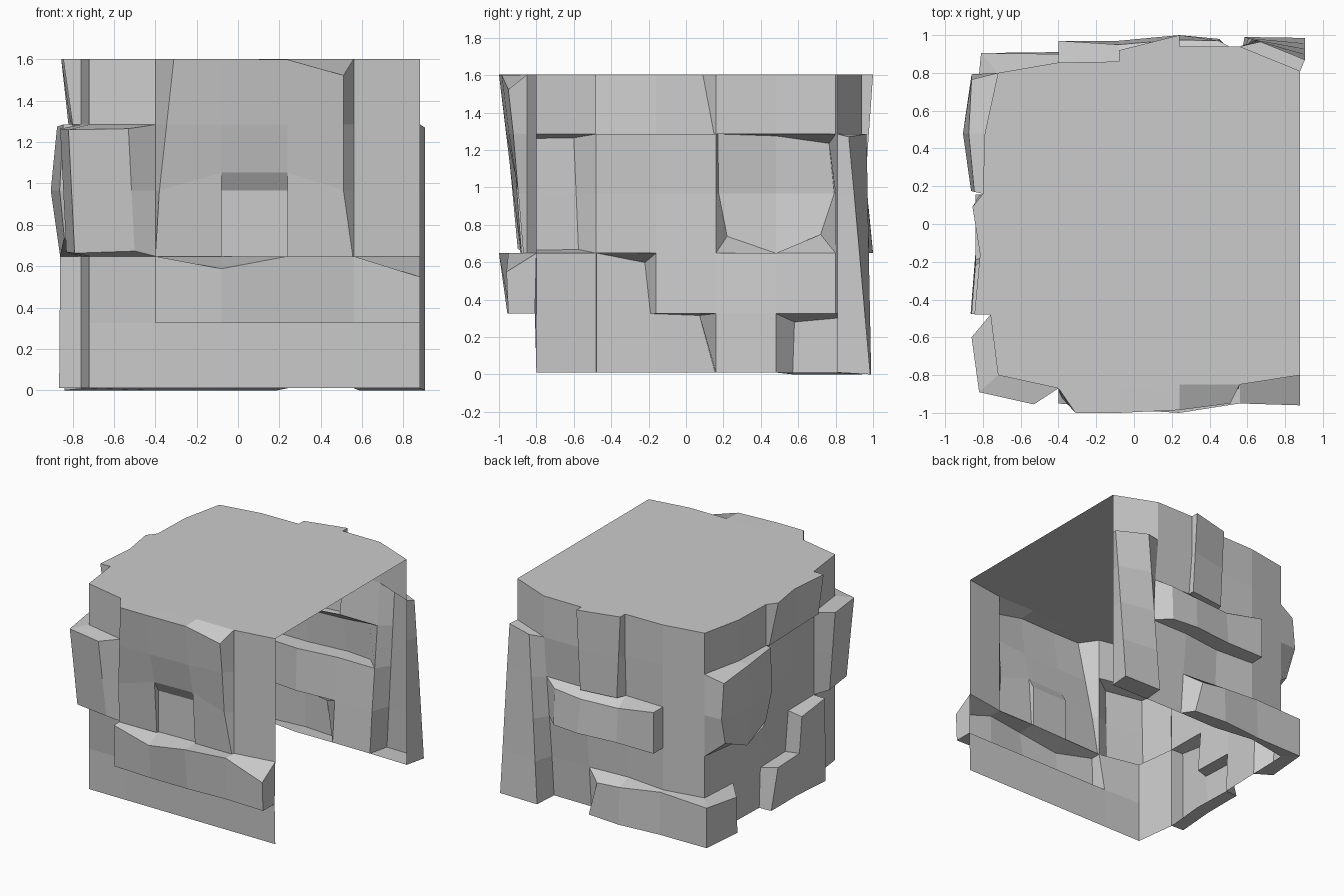
import bpy, bmesh
from mathutils import Vector

if "Cube" in bpy.data.objects:
    bpy.data.objects.remove(bpy.data.objects["Cube"])

# Plan of the three rough walls: front, left, back (16 columns, right side open)
PLAN = [(.88, -.8), (.56, -.85), (.24, -.85), (-.08, -.86), (-.4, -.87), (-.72, -.8),
        (-.76, -.48), (-.79, -.16), (-.80, .16), (-.79, .48), (-.72, .8),
        (-.4, .855), (-.08, .86), (.24, .94), (.56, .94), (.88, .81)]
LEVELS = [.01, .325, .648, .967, 1.285, 1.603]

bm = bmesh.new()


def base_point(u, k):
    x, y = PLAN[u]
    if k < 2 and u < 5:          # foot of the front wall is flat
        y = -.8 - .008 * k
    if u in (7, 8, 9):           # left wall bulges with height
        x += (.06, .05, .025, 0, 0, 0)[k]
    if u in (12, 13, 14):        # back wall bulges with height
        y = .81 + (y - .81) * (.05, .25, .5, .75, 1, 1)[k]
    return Vector((x, y, LEVELS[k]))


base = {(u, k): bm.verts.new(base_point(u, k)) for u in range(16) for k in range(6)}
covered = set()


def corners(u, k):
    return [(u, k), (u + 1, k), (u + 1, k + 1), (u, k + 1)]


def raised_slab(u0, k0, k1, top, bottom, tweak={}, skip=(), cells=None):
    """Pull a block of wall cells out to the given top and bottom plan points."""
    u1 = u0 + len(top) - 1
    if cells is None:
        cells = [(u, k) for u in range(u0, u1) for k in range(k0, k1) if (u, k) not in skip]
    outer, edges = {}, {}
    for c in cells:
        covered.add(c)
        ring = corners(*c)
        for key in ring:
            if key not in outer:
                u, k = key
                t = (k - k0) / (k1 - k0)
                xy = Vector(bottom[u - u0]).lerp(Vector(top[u - u0]), t)
                z = 0 if k == 0 and u > 8 else LEVELS[k]
                p = Vector((xy.x, xy.y, z)) + Vector(tweak.get(key, (0, 0, 0)))
                outer[key] = bm.verts.new(p)
        bm.faces.new([outer[q] for q in ring])
        for a, b in zip(ring, ring[1:] + ring[:1]):
            if (b, a) in edges:
                del edges[(b, a)]
            else:
                edges[(a, b)] = True
    # sides back to the wall
    for a, b in edges:
        bm.faces.new([base[a], base[b], outer[b], outer[a]])


# Front: upper overhang with a niche
raised_slab(1, 2, 5,
            [(.51, -.95), (.24, -.985), (-.08, -1), (-.31, -1)],
            [(.555, -.87), (.24, -.87), (-.08, -.88), (-.40, -.885)],
            {(1, 5): (0, 0, -.08), (1, 3): (-.03, 0, 0), (1, 4): (-.015, 0, 0),
             (4, 3): (-.01, 0, 0), (4, 4): (-.005, 0, 0),
             (2, 5): (0, 0, -.004), (2, 3): (0, .01, .085), (3, 3): (0, .01, .085)}, skip=[(2, 2)])
# Front: ledge
raised_slab(0, 1, 2,
            [(.88, -.96), (.56, -.95), (.24, -1), (-.08, -.98), (-.40, -.95)],
            [(.88, -.95), (.56, -.94), (.24, -.955), (-.08, -.955), (-.40, -.94)],
            {(0, 2): (0, 0, -.10), (3, 2): (0, 0, -.06)})
# Front left corner block
raised_slab(4, 2, 4,
            [(-.53, -.955), (-.82, -.89), (-.86, -.60)],
            [(-.50, -.90), (-.79, -.84), (-.83, -.575)],
            {(4, 4): (0, 0, -.02), (5, 4): (0, 0, -.025), (6, 4): (0, 0, -.02),
             (4, 2): (0, 0, .025), (5, 2): (0, 0, .015), (6, 2): (0, 0, .02)})
# Left: upper slab
raised_slab(6, 4, 5,
            [(-.845, -.48), (-.815, -.16), (-.855, .09)],
            [(-.80, -.48), (-.81, -.16), (-.82, .15)])
# Left: stepped foot
raised_slab(6, 0, 2,
            [(-.86, -.475), (-.84, -.22), (-.84, .05)],
            [(-.865, -.475), (-.84, -.16), (-.84, .155)],
            {(7, 2): (0, 0, -.05), (8, 1): (0, -.03, -.01)},
            cells=[(6, 0), (6, 1), (7, 0)])
# Left: rounded boulder
raised_slab(8, 2, 4,
            [(-.845, .17), (-.875, .48), (-.86, .765)],
            [(-.84, .22), (-.86, .48), (-.84, .72)],
            {(8, 3): (-.02, -.02, 0), (9, 3): (-.038, 0, 0), (10, 3): (-.01, .05, 0),
             (8, 2): (0, 0, .09), (10, 2): (0, 0, .10), (10, 4): (0, 0, -.05),
             (9, 4): (0, 0, -.01)})
# Back left corner ledge
raised_slab(9, 0, 1,
            [(-.84, .58), (-.81, .905), (-.41, .90), (-.08, .93), (.12, .92)],
            [(-.84, .57), (-.81, .905), (-.41, .91), (-.08, .94), (.19, .92)],
            {(9, 1): (0, 0, -.045), (10, 1): (0, 0, -.015), (12, 1): (0, 0, -.04), (13, 1): (0, 0, -.06)})
# Back: middle band
raised_slab(11, 2, 3,
            [(-.40, .97), (-.08, .95), (.22, .975), (.45, .97)],
            [(-.40, .97), (-.08, .97), (.24, 1), (.45, .98)],
            {(12, 3): (0, 0, -.06), (13, 3): (0, 0, -.06), (14, 3): (0, 0, -.04)})
# Back: upper slab
raised_slab(12, 3, 5,
            [(-.08, .92), (.24, 1)],
            [(-.05, .92), (.24, .955)])
# Back right pillar
raised_slab(14, 0, 4,
            [(.67, .965), (.905, .87)],
            [(.585, .99), (.905, .985)], {(15, 4): (0, 0, -.015)})

# Remaining plain wall cells and the flat top
for u in range(15):
    for k in range(5):
        if (u, k) not in covered:
            bm.faces.new([base[q] for q in corners(u, k)])
bm.faces.new([base[(u, 5)] for u in range(16)])

bmesh.ops.recalc_face_normals(bm, faces=bm.faces)
# keep the outside facing out
roof = max(bm.faces, key=lambda f: f.calc_area())
if roof.normal.z < 0:
    bmesh.ops.reverse_faces(bm, faces=bm.faces)

mesh = bpy.data.meshes.new("rock_cliff")
bm.to_mesh(mesh)
bm.free()
bpy.context.collection.objects.link(bpy.data.objects.new("rock_cliff", mesh))
